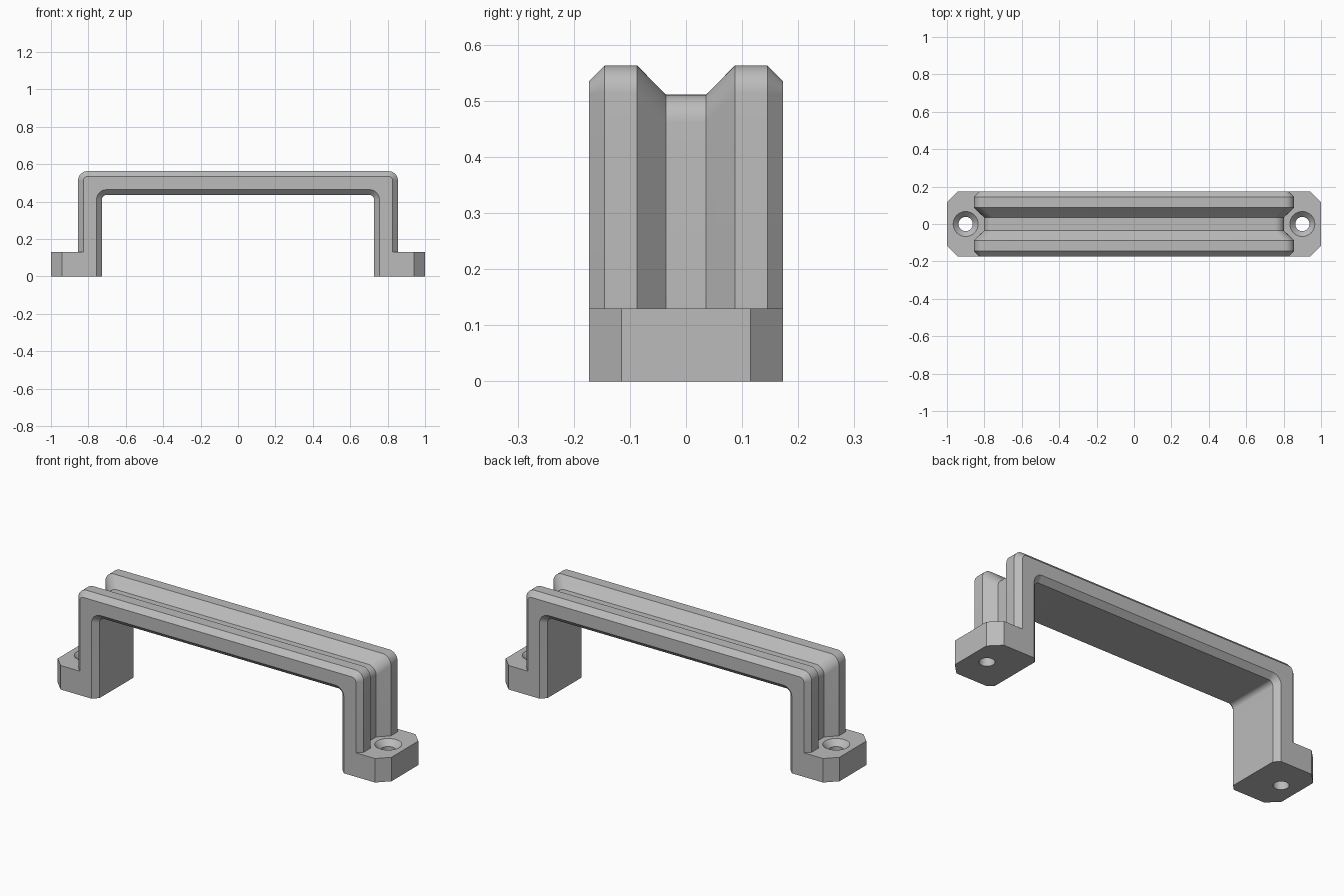
import bpy, bmesh
from math import sin, cos, pi

if "Cube" in bpy.data.objects:
    bpy.data.objects.remove(bpy.data.objects["Cube"])

GREY = (0.50, 0.50, 0.50, 1)
grey = bpy.data.materials.new("plain grey")
grey.use_nodes = True
grey.diffuse_color = GREY
grey.node_tree.nodes["Principled BSDF"].inputs["Base Color"].default_value = GREY

HALF_X, TOP, FOOT_H = 0.855, 0.563, 0.13
HALF_Y, CH, THICK = 0.173, 0.028, 0.127
HOLE_X = 0.90


def make_object(name, bm):
    bmesh.ops.recalc_face_normals(bm, faces=bm.faces)
    mesh = bpy.data.meshes.new(name)
    bm.to_mesh(mesh)
    bm.free()
    obj = bpy.data.objects.new(name, mesh)
    bpy.context.collection.objects.link(obj)
    mesh.materials.append(grey)
    return obj


def activate(obj):
    bpy.ops.object.select_all(action='DESELECT')
    obj.select_set(True)
    bpy.context.view_layer.objects.active = obj


def loft(bm, rings, caps=True):
    """Skin a row of closed rings of points."""
    rows = [[bm.verts.new(p) for p in ring] for ring in rings]
    for a, b in zip(rows, rows[1:]):
        for i in range(len(a)):
            j = (i + 1) % len(a)
            bm.faces.new((a[i], a[j], b[j], b[i]))
    if caps:
        bm.faces.new(rows[0])
        bm.faces.new(rows[-1])


def arch(y, depth, radius, steps=10):
    """Upside-down U at a given depth inside the outer surface."""
    x, z = HALF_X - depth, TOP - depth
    half = [(x, y, FOOT_H)]
    for i in range(steps + 1):
        a = pi / 2 * i / steps
        half.append((x - radius + radius * cos(a), y, z - radius + radius * sin(a)))
    return half + [(-px, py, pz) for px, py, pz in reversed(half)]


# Grip: half cross-section as (y, depth, corner radius), mirrored into a ring
half = [(0.036, 0.052, 0.05), (0.087, 0, 0.05), (HALF_Y - CH, 0, 0.05),
        (HALF_Y, CH, 0.023), (HALF_Y, THICK - CH, 0.053),
        (HALF_Y - CH, THICK, 0.026)]
section = half + [(-y, d, r) for y, d, r in reversed(half)]
paths = [arch(*point) for point in section]
bm = bmesh.new()
loft(bm, list(zip(*paths)))
grip = make_object("grip", bm)

# Foot: extruded outline with chamfered corners
inner = HALF_X - THICK
side = [(inner, HALF_Y - CH), (inner + CH, HALF_Y), (0.942, HALF_Y), (1.0, 0.115)]
outline = side + [(x, -y) for x, y in reversed(side)]
bm = bmesh.new()
loft(bm, [[(x, y, z) for x, y in outline] for z in (0, FOOT_H)])
feet = make_object("mounting_feet", bm)

# Countersunk screw hole, cut out of the foot
bm = bmesh.new()
turned = [(0.038, -0.05), (0.038, 0.10), (0.067, FOOT_H), (0.067, 0.2)]
loft(bm, [[(HOLE_X + r * cos(2 * pi * i / 32), r * sin(2 * pi * i / 32), z)
           for i in range(32)] for r, z in turned])
cutter = make_object("hole_cutter", bm)
cutter.hide_render = True
cut = feet.modifiers.new("screw hole", 'BOOLEAN')
cut.operation, cut.solver, cut.object = 'DIFFERENCE', 'EXACT', cutter
activate(feet)
bpy.ops.object.modifier_apply(modifier=cut.name)
bpy.data.objects.remove(cutter)

# Second foot by mirroring
feet.modifiers.new("other side", 'MIRROR').use_mirror_merge = False
bpy.ops.object.modifier_apply(modifier="other side")

for obj in (grip, feet):
    activate(obj)
    bpy.ops.object.shade_smooth_by_angle(angle=pi / 6)
